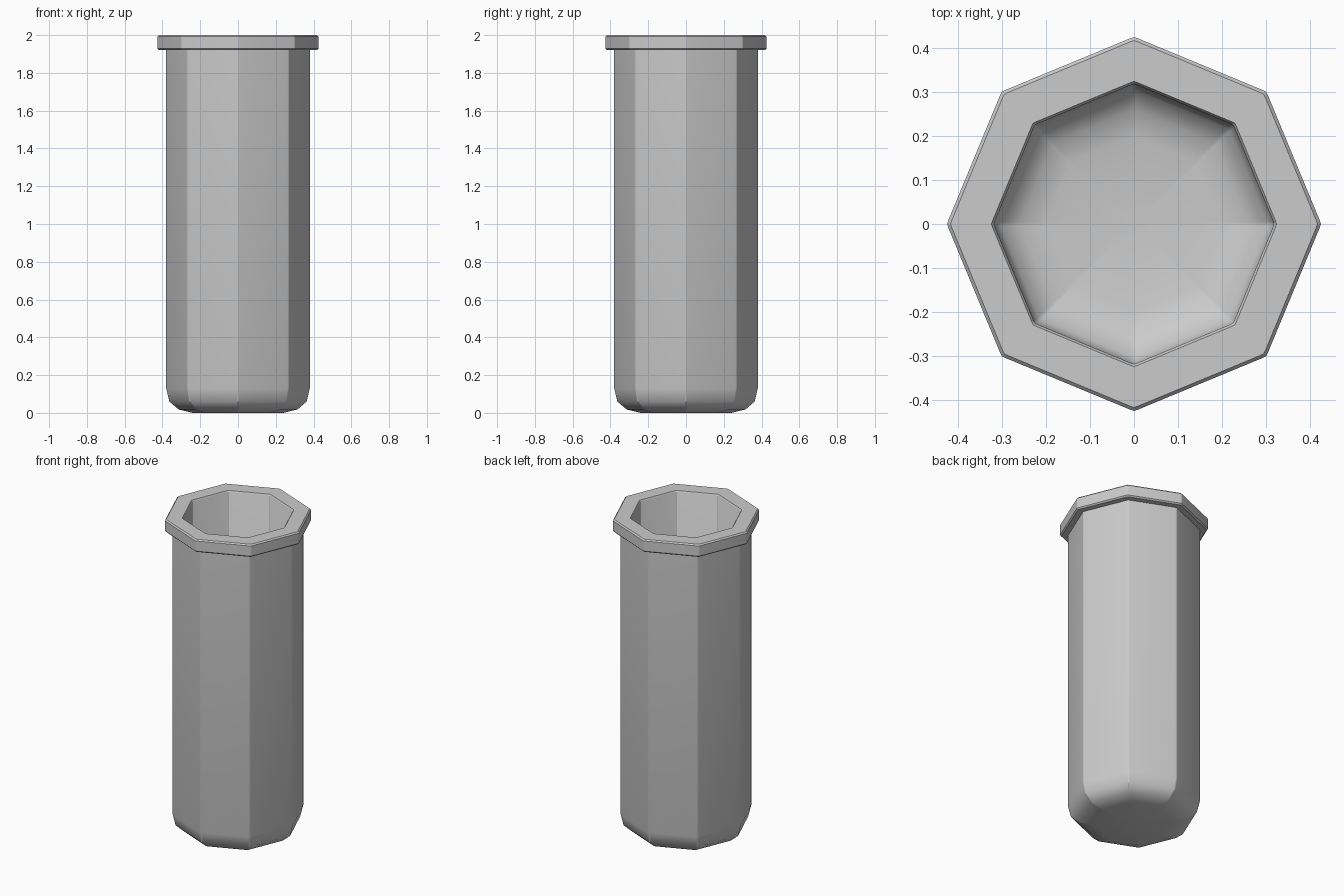
import bpy, bmesh
from math import cos, sin, pi, radians
from mathutils import Vector

if "Cube" in bpy.data.objects:
    bpy.data.objects.remove(bpy.data.objects["Cube"])

SIDES = 8

# Unit octagon with points on the axes and slightly softened corners
corners = [Vector((cos(2 * pi * i / SIDES), sin(2 * pi * i / SIDES))) for i in range(SIDES)]
section = []
for i, c in enumerate(corners):
    before, after = corners[i - 1], corners[(i + 1) % SIDES]
    a, b = c.lerp(before, 0.025), c.lerp(after, 0.025)
    section += [a, c.lerp((a + b) / 2, 0.3), b]


def sweep_profile(name, profile):
    """Skin scaled copies of the section; close both ends with fans."""
    bm = bmesh.new()
    rings, poles = [], []
    for r, z in profile:
        if r == 0:
            poles.append(bm.verts.new((0, 0, z)))
        else:
            rings.append([bm.verts.new((p.x * r, p.y * r, z)) for p in section])
    n = len(section)
    for lo, hi in zip(rings, rings[1:]):
        for i in range(n):
            j = (i + 1) % n
            bm.faces.new((lo[i], lo[j], hi[j], hi[i]))
    for pole, ring in zip(poles, (rings[0], rings[-1])):
        for i in range(n):
            bm.faces.new((pole, ring[i], ring[(i + 1) % n]))
    bmesh.ops.recalc_face_normals(bm, faces=bm.faces)
    mesh = bpy.data.meshes.new(name)
    bm.to_mesh(mesh)
    bm.free()
    obj = bpy.data.objects.new(name, mesh)
    bpy.context.collection.objects.link(obj)
    bpy.ops.object.select_all(action='DESELECT')
    obj.select_set(True)
    bpy.context.view_layer.objects.active = obj
    bpy.ops.object.shade_smooth_by_angle(angle=radians(35))
    return obj


# Hollow tube: rounded base, straight wall, projecting lip, inner wall and floor
sweep_profile("tube_with_lip", [
    (0, 0), (0.24, 0), (0.315, 0.018), (0.364, 0.06), (0.381, 0.13),
    (0.381, 1.92),
    (0.418, 1.92), (0.426, 1.928), (0.426, 1.992), (0.418, 2.0),
    (0.325, 2.0), (0.319, 1.992),
    (0.319, 0.14), (0.305, 0.105), (0.26, 0.075), (0.20, 0.06), (0, 0.06),
])
